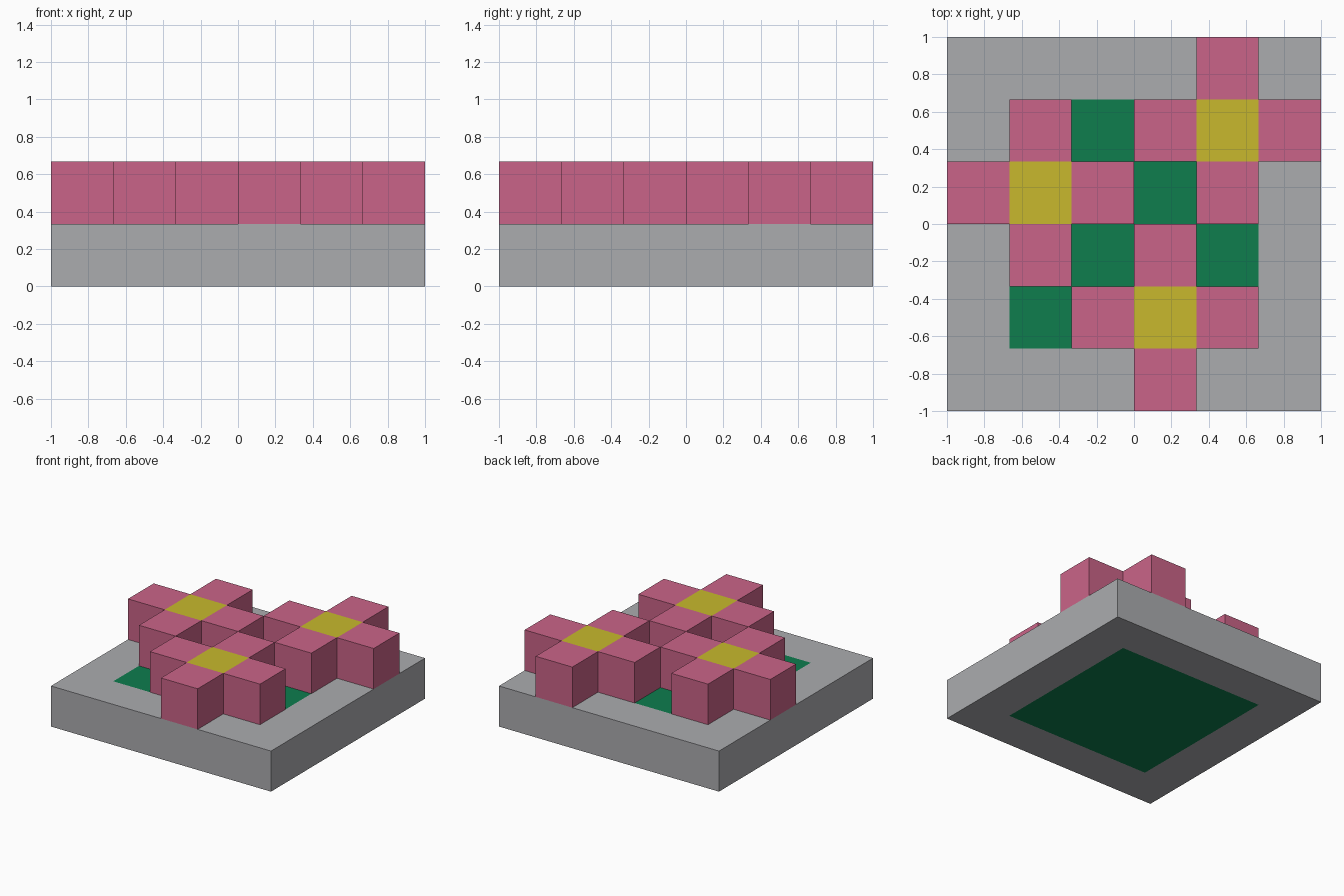
import bpy, bmesh

if "Cube" in bpy.data.objects:
    bpy.data.objects.remove(bpy.data.objects["Cube"])

U = 1 / 3  # one block of the 6 x 6 layout


def material(name, rgb):
    m = bpy.data.materials.new(name)
    m.diffuse_color = (*rgb, 1)
    m.use_nodes = True
    m.node_tree.nodes["Principled BSDF"].inputs["Base Color"].default_value = m.diffuse_color
    return m


GREY = material("stone grey", (0.407, 0.413, 0.429))
GREEN = material("leaf green", (0.0044, 0.205, 0.076))
PINK = material("petal pink", (0.591, 0.127, 0.246))
YELLOW = material("pollen yellow", (0.578, 0.485, 0.026))


def block_slab(name, cells, z, mats, pick):
    """Closed slab one block thick over the given cells; pick(x, y) gives the material."""
    bm = bmesh.new()
    for i, j in cells:
        x, y = i * U - 1, j * U - 1
        f = bm.faces.new([bm.verts.new((x + a * U, y + b * U, z))
                          for a, b in ((0, 0), (1, 0), (1, 1), (0, 1))])
        f.material_index = pick(i, j)
    bmesh.ops.remove_doubles(bm, verts=bm.verts, dist=1e-4)
    top = bmesh.ops.extrude_face_region(bm, geom=bm.faces[:], use_keep_orig=True)["geom"]
    bmesh.ops.translate(bm, vec=(0, 0, U),
                        verts=[v for v in top if isinstance(v, bmesh.types.BMVert)])
    # outer walls take the first (border) material
    bm.normal_update()
    for f in bm.faces:
        if abs(f.normal.z) < 0.5:
            f.material_index = 0
    bmesh.ops.recalc_face_normals(bm, faces=bm.faces)
    me = bpy.data.meshes.new(name)
    bm.to_mesh(me)
    bm.free()
    for m in mats:
        me.materials.append(m)
    bpy.context.collection.objects.link(bpy.data.objects.new(name, me))


# Planter base: grey rim with a green bed through the middle
block_slab("planter_base", [(i, j) for i in range(6) for j in range(6)], 0,
           [GREY, GREEN], lambda i, j: int(0 < i < 5 and 0 < j < 5))

# Three cross-shaped flowers: yellow heart, four pink petals
for n, (cx, cy) in enumerate([(4, 4), (1, 3), (3, 1)], 1):
    cells = [(cx + a, cy + b) for a, b in ((0, 0), (1, 0), (-1, 0), (0, 1), (0, -1))]
    block_slab(f"flower_{n}", cells, U, [PINK, YELLOW],
               lambda i, j: int((i, j) == (cx, cy)))
